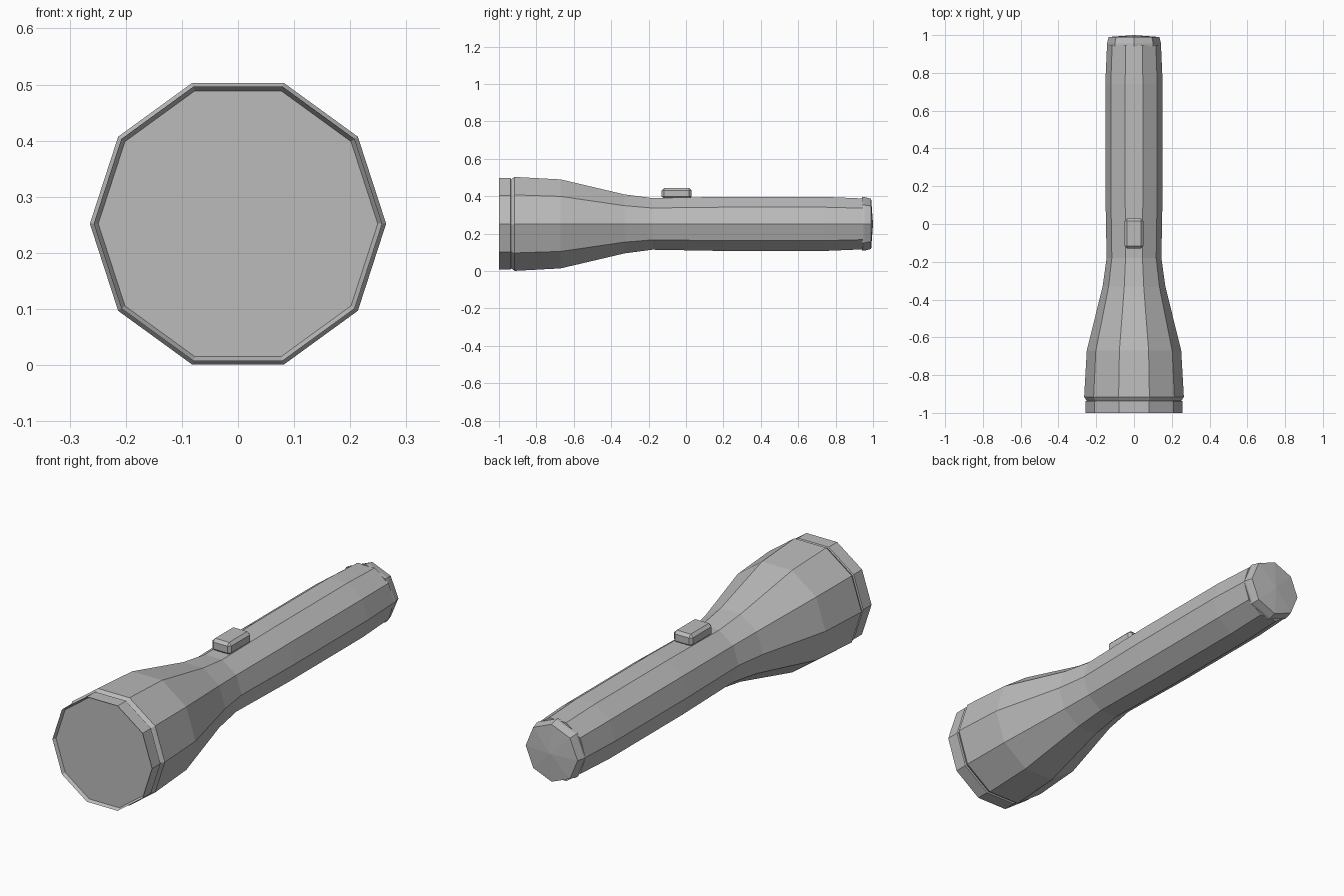
import bpy
import bmesh
import math

AXIS_Z = 0.252

cube = bpy.data.objects.get("Cube")
if cube:
    bpy.data.objects.remove(cube, do_unlink=True)

grey = bpy.data.materials.new("mid grey")
grey.use_nodes = True
colour = (0.5, 0.5, 0.5, 1)
grey.diffuse_color = colour
grey.node_tree.nodes["Principled BSDF"].inputs["Base Color"].default_value = colour


def finish(name, bm):
    bmesh.ops.recalc_face_normals(bm, faces=bm.faces)
    mesh = bpy.data.meshes.new(name)
    bm.to_mesh(mesh)
    bm.free()
    mesh.materials.append(grey)
    obj = bpy.data.objects.new(name, mesh)
    bpy.context.collection.objects.link(obj)
    return obj


def lathe(name, profile, sides):
    """Sweep (y, radius) points about the long axis; zero radius makes a tip."""
    bm = bmesh.new()
    rings = []
    for y, r in profile:
        count = sides if r else 1
        rings.append([bm.verts.new((r * math.cos(a), y, AXIS_Z + r * math.sin(a)))
                      for a in (math.tau * i / sides for i in range(count))])
    for a, b in zip(rings, rings[1:]):
        for i in range(sides):
            j = (i + 1) % sides
            if len(b) == 1:
                bm.faces.new((a[i], a[j], b[0]))
            else:
                bm.faces.new((a[i], a[j], b[j], b[i]))
    for ring in (rings[0], rings[-1]):
        if len(ring) > 1:
            bm.faces.new(ring)
    return finish(name, bm)


# Flared head and handle
lathe("body", [(-0.94, 0.247), (-0.916, 0.264), (-0.67, 0.25), (-0.33, 0.166),
               (-0.18, 0.145), (0.2, 0.152), (0.74, 0.152), (0.945, 0.143)], 10)

# Front ring with the recessed lens
lathe("lens_ring", [(-0.93, 0.24), (-0.938, 0.257), (-1, 0.257),
                    (-0.985, 0.249)], 10)

# Eight-sided cap with a shallow domed end
lathe("end_cap", [(0.94, 0.143), (0.955, 0.143), (0.99, 0.134), (1, 0)], 8)

# Chamfered slide switch on top
bm = bmesh.new()
bmesh.ops.create_cube(bm, size=1)
bmesh.ops.scale(bm, vec=(0.098, 0.16, 0.058), verts=bm.verts)
bmesh.ops.translate(bm, vec=(0, -0.05, 0.415), verts=bm.verts)
bmesh.ops.bevel(bm, geom=bm.edges[:], offset=0.013, segments=1,
                affect='EDGES', profile=0.5)
finish("switch", bm)
